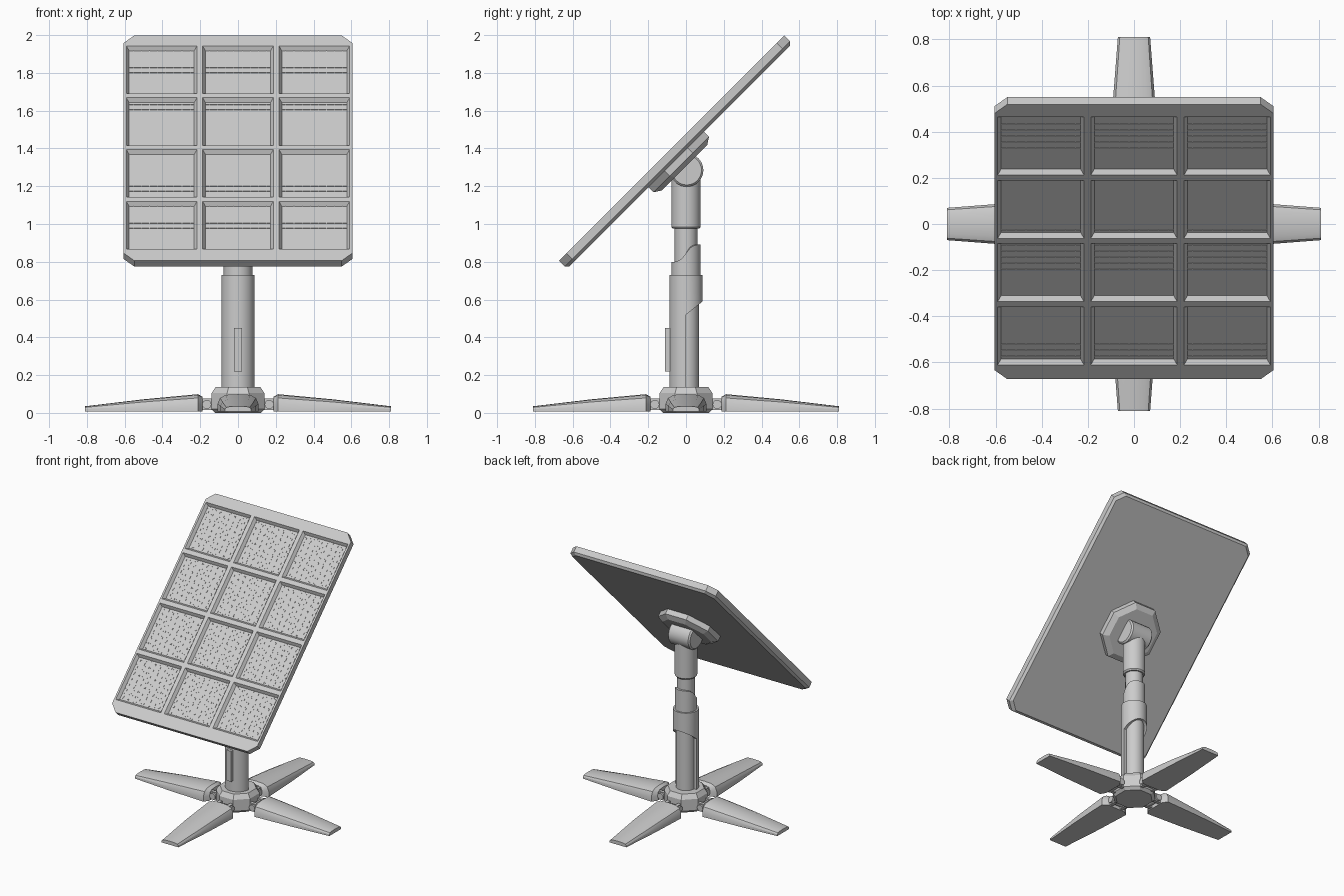
import bpy, bmesh, math
from mathutils import Matrix, Vector

if "Cube" in bpy.data.objects:
    bpy.data.objects.remove(bpy.data.objects["Cube"])

# frame of the tilted panel: local z is its front normal
TILT = Matrix.Translation((0, -0.077, 1.402)) @ Matrix.Rotation(math.radians(45), 4, 'X')


def finish(name, bm, matrix=Matrix(), smooth=True):
    bmesh.ops.recalc_face_normals(bm, faces=bm.faces)
    me = bpy.data.meshes.new(name)
    bm.to_mesh(me)
    bm.free()
    ob = bpy.data.objects.new(name, me)
    bpy.context.collection.objects.link(ob)
    ob.matrix_world = matrix
    if smooth:
        bpy.ops.object.select_all(action='DESELECT')
        ob.select_set(True)
        bpy.context.view_layer.objects.active = ob
        bpy.ops.object.shade_smooth_by_angle(angle=math.radians(30))
    return ob


def loft(bm, rings):
    """Skin a list of equal-length point rings and cap both ends."""
    vr = [[bm.verts.new(p) for p in r] for r in rings]
    n = len(vr[0])
    for a, b in zip(vr, vr[1:]):
        for i in range(n):
            bm.faces.new((a[i], a[(i + 1) % n], b[(i + 1) % n], b[i]))
    bm.faces.new(vr[0][::-1])
    bm.faces.new(vr[-1])


def ngon(r, z, n, phase=0.0, cy=0.0):
    return [(r * math.cos(phase + math.tau * i / n),
             cy + r * math.sin(phase + math.tau * i / n), z) for i in range(n)]


def turned(name, profile, n=32, phase=0.0, matrix=Matrix(), cy=0.0, smooth=True):
    """Solid of revolution from (radius, z) pairs."""
    bm = bmesh.new()
    loft(bm, [ngon(r, z, n, phase, cy) for r, z in profile])
    return finish(name, bm, matrix, smooth)


def box(bm, centre, size):
    bmesh.ops.create_cube(bm, size=1, matrix=Matrix.Translation(centre)
                          @ Matrix.Diagonal((*size, 1)))


def sleeve(name, r_in, r_out, a0, a1, z_low, z_high, steps=24):
    """Curved shell between two angles, with shaped lower and upper edges."""
    bm = bmesh.new()
    rings = []
    for i in range(steps + 1):
        a = math.radians(a0 + (a1 - a0) * i / steps)
        c, s = math.cos(a), math.sin(a)
        lo, hi = z_low(s * r_out), z_high(s * r_out)
        rings.append([(r_in * c, r_in * s, lo), (r_out * c, r_out * s, lo),
                      (r_out * c, r_out * s, hi), (r_in * c, r_in * s, hi)])
    loft(bm, rings)
    return finish(name, bm)


# panel slab: chamfered rectangle with a small bevel along the back edge
def slab_ring(inset, z):
    w, h, c = 0.605 - inset, 0.843 - inset, 0.056
    return [(w, c - h, z), (w, h - c, z), (w - c, h, z), (c - w, h, z),
            (-w, h - c, z), (-w, c - h, z), (c - w, -h, z), (w - c, -h, z)]


bm = bmesh.new()
loft(bm, [slab_ring(0.016, -0.060), slab_ring(0, -0.044), slab_ring(0, 0)])
panel = finish("panel_frame", bm, TILT, smooth=False)

# twelve recessed cells with sloping walls, and the fine wires inside them
cells = [((i - 1) * 0.404, (j - 1.5) * 0.388 + 0.005) for i in range(3) for j in range(4)]
DEPTH = 0.022
cut = bmesh.new()
wires = bmesh.new()
for cx, cy in cells:
    rings = []
    for hx, hy, z in ((0.172, 0.163, -DEPTH), (0.187, 0.178, 0.0), (0.187, 0.178, 0.02)):
        rings.append([(cx + sx * hx, cy + sy * hy, z)
                      for sx, sy in ((-1, -1), (1, -1), (1, 1), (-1, 1))])
    loft(cut, rings)
    for k in range(8):
        box(wires, (cx + (k - 3.5) * 0.043, cy, -DEPTH), (0.003, 0.326, 0.002))
    for k in range(9):
        box(wires, (cx, cy + (k - 4) * 0.037, -DEPTH), (0.344, 0.003, 0.002))
cutter = finish("cell_cutter", cut, TILT, smooth=False)
cutter.hide_render = True
cutter.hide_viewport = True
mod = panel.modifiers.new("cells", 'BOOLEAN')
mod.operation = 'DIFFERENCE'
mod.solver = 'EXACT'
mod.object = cutter
finish("cell_wires", wires, TILT, smooth=False)

# octagonal mounting plate behind the panel
turned("mounting_plate", [(0.185, -0.122), (0.225, -0.098), (0.225, -0.058)],
       n=8, phase=math.pi / 8, matrix=TILT, cy=-0.025, smooth=False)

# swivel knuckle and the neck that ties it to the plate
turned("tilt_knuckle", [(0.078, -0.092), (0.088, -0.082), (0.088, 0.082), (0.078, 0.092)],
       matrix=Matrix.Translation((0, 0.004, 1.285)) @ Matrix.Rotation(math.pi / 2, 4, 'Y'))
bm = bmesh.new()
box(bm, (0, -0.025, -0.145), (0.15, 0.15, 0.07))
finish("knuckle_neck", bm, TILT, smooth=False)

# telescoping pole
turned("upper_collar", [(0.070, 0.975), (0.077, 0.985), (0.077, 1.27)])
turned("upper_pole", [(0.060, 0.70), (0.060, 1.00)])
turned("lower_pole", [(0.068, 0.12), (0.068, 0.72)])
sleeve("twist_sleeve", 0.05, 0.076, 0, 360, lambda y: 0.70,
       lambda y: 0.845 + 0.048 * math.tanh(y / 0.035), 40)
sleeve("front_shell", 0.055, 0.088, 180, 360, lambda y: 0.12, lambda y: 0.73)
sleeve("rear_clamp", 0.055, 0.088, 0, 180,
       lambda y: 0.52 + 0.07 * y / 0.088, lambda y: 0.73)

# grip bar on the front of the pole
bm = bmesh.new()
box(bm, (0, -0.094, 0.335), (0.04, 0.032, 0.23))
finish("front_handle", bm, smooth=False)

# octagonal base hub, flats facing the legs
k = 1 / math.cos(math.pi / 8)
turned("base_hub", [(0.120 * k, 0.0), (0.140 * k, 0.02), (0.140 * k, 0.105), (0.118 * k, 0.138)],
       n=8, phase=math.pi / 8, smooth=False)


# four tapering legs with hinges
def leg_ring(x, w, h, low=0.008):
    pts = [(-w, 0), (-w, 0.45), (-0.88 * w, 0.78), (-0.6 * w, 0.96), (0, 1),
           (0.6 * w, 0.96), (0.88 * w, 0.78), (w, 0.45), (w, 0)]
    return [(x, y, low + t * (h - low)) for y, t in pts]


for i, side in enumerate(("right", "back", "left", "front")):
    turn = Matrix.Rotation(i * math.pi / 2, 4, 'Z')
    bm = bmesh.new()
    loft(bm, [leg_ring(0.188, 0.070, 0.085), leg_ring(0.212, 0.108, 0.099),
              leg_ring(0.50, 0.094, 0.072), leg_ring(0.81, 0.070, 0.035)])
    finish(side + "_leg", bm, turn)
    bm = bmesh.new()
    for s in (-1, 1):
        box(bm, (0.165, s * 0.045, 0.045), (0.07, 0.025, 0.06))
    finish(side + "_hinge_lugs", bm, turn, smooth=False)
    turned(side + "_hinge_pin", [(0.024, -0.07), (0.024, 0.07)], n=16,
           matrix=turn @ Matrix.Translation((0.165, 0, 0.045))
           @ Matrix.Rotation(math.pi / 2, 4, 'X'))
